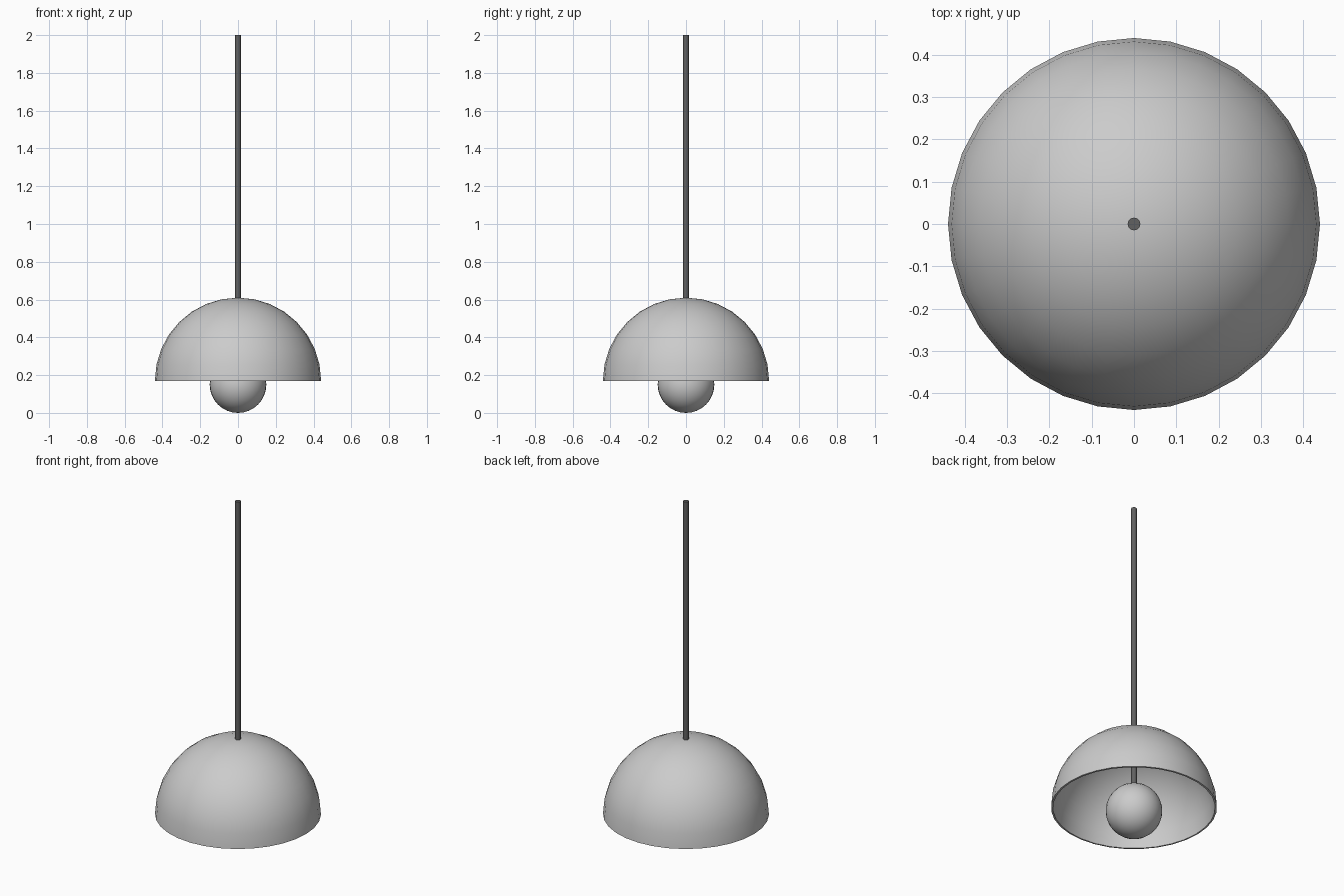
import bpy, bmesh
from mathutils import Vector

if "Cube" in bpy.data.objects:
    bpy.data.objects.remove(bpy.data.objects["Cube"])

BULB_R, SHADE_R, SHADE_Z, ROD_R = 0.15, 0.44, 0.17, 0.015


def smooth(obj, angle=0.7):
    bpy.ops.object.select_all(action='DESELECT')
    obj.select_set(True)
    bpy.context.view_layer.objects.active = obj
    bpy.ops.object.shade_smooth_by_angle(angle=angle)


# Dome shade: upper half of a sphere, open below, with a thin wall
mesh = bpy.data.meshes.new("shade")
shade = bpy.data.objects.new("shade", mesh)
bpy.context.collection.objects.link(shade)
bm = bmesh.new()
bmesh.ops.create_uvsphere(bm, u_segments=32, v_segments=16, radius=SHADE_R)
lower = [v for v in bm.verts if v.co.z < -0.001]
bmesh.ops.delete(bm, geom=lower, context='VERTS')
bmesh.ops.translate(bm, verts=bm.verts, vec=Vector((0, 0, SHADE_Z)))
bm.to_mesh(mesh)
bm.free()
wall = shade.modifiers.new("wall", 'SOLIDIFY')
wall.thickness = 0.01
wall.offset = -1
bpy.context.view_layer.objects.active = shade
bpy.ops.object.modifier_apply(modifier="wall")
smooth(shade)

# Round bulb hanging below the shade rim
bpy.ops.mesh.primitive_uv_sphere_add(segments=32, ring_count=16, radius=BULB_R,
                                     location=(0, 0, BULB_R))
bulb = bpy.context.object
bulb.name = "bulb"
smooth(bulb)

# Hanging rod from the ceiling through the shade into the bulb
bottom, top = 2 * BULB_R - 0.02, 2.0
bpy.ops.mesh.primitive_cylinder_add(vertices=16, radius=ROD_R, depth=top - bottom,
                                    location=(0, 0, (top + bottom) / 2))
rod = bpy.context.object
rod.name = "hanging_rod"
dark = bpy.data.materials.new("dark_metal")
dark.diffuse_color = (0.12, 0.12, 0.12, 1)
dark.use_nodes = True
dark.node_tree.nodes["Principled BSDF"].inputs["Base Color"].default_value = dark.diffuse_color
rod.data.materials.append(dark)
smooth(rod)
